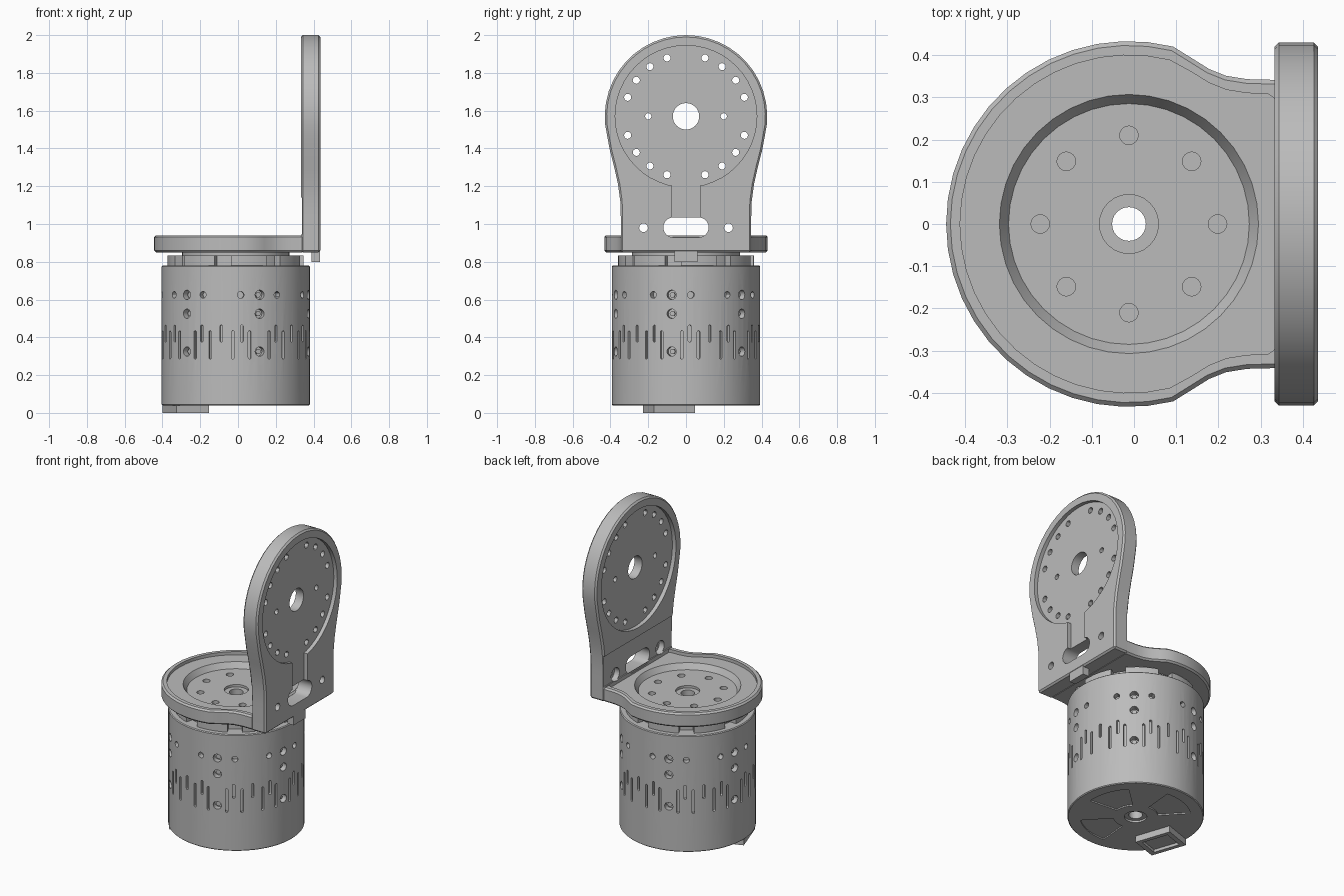
import bpy, bmesh, math
from mathutils import Matrix, Vector

CX = -0.012          # motor axis
PZ = 1.57            # centre height of the upright plate
TAU = math.tau

old = bpy.data.objects.get("Cube")
if old:
    bpy.data.objects.remove(old)

grey = bpy.data.materials.new("machined grey")
grey.use_nodes = True
grey.diffuse_color = (0.5, 0.5, 0.5, 1)
grey.node_tree.nodes["Principled BSDF"].inputs["Base Color"].default_value = (0.5, 0.5, 0.5, 1)

UP = Matrix.Translation((CX, 0, 0))                                    # outline in xy, extrude along z
SIDE = Matrix(((0, 0, 1, 0), (1, 0, 0, 0), (0, 1, 0, 0), (0, 0, 0, 1)))  # outline in yz, extrude along x


def circle(r, n=24, x=0, y=0):
    return [(x + r * math.cos(TAU * i / n), y + r * math.sin(TAU * i / n)) for i in range(n)]


def slot(w, h, y=0, n=6):
    """Upright or lying rounded slot of full size w by h."""
    r = min(w, h) / 2
    pts = []
    for i in range(4):
        sx, sy = ((1, 1), (-1, 1), (-1, -1), (1, -1))[i]
        for k in range(n + 1):
            a = (i + k / n) * math.pi / 2
            pts.append((sx * (w / 2 - r) + r * math.cos(a), y + sy * (h / 2 - r) + r * math.sin(a)))
    return [p for i, p in enumerate(pts) if (Vector(p) - Vector(pts[i - 1])).length > 1e-5]


def rect(x0, x1, y0, y1):
    return [(x0, y0), (x1, y0), (x1, y1), (x0, y1)]


def sector(r0, r1, mid, half, n=10):
    angs = [mid - half + 2 * half * i / n for i in range(n + 1)]
    at = lambda r, a: (r * math.cos(math.radians(a)), r * math.sin(math.radians(a)))
    return [at(r1, a) for a in angs] + [at(r0, a) for a in reversed(angs)]


def pod(r, neck, start=76, n=26):
    """Round head with a flared neck; the neck runs along the first axis."""
    arc = [math.radians(start + (360 - 2 * start) * i / n) for i in range(n + 1)]
    pts = [(r * math.cos(a), r * math.sin(a)) for a in arc]
    return pts + [(d, -h) for d, h in neck] + [(d, h) for d, h in reversed(neck)]


def prism(bm, outline, w0, w1, m=UP, low=1.0):
    a = [bm.verts.new(m @ Vector((x * low, y * low, w0))) for x, y in outline]
    b = [bm.verts.new(m @ Vector((x, y, w1))) for x, y in outline]
    bm.faces.new(a[::-1])
    bm.faces.new(b)
    for i in range(len(a)):
        bm.faces.new((a[i - 1], a[i], b[i], b[i - 1]))


def make(name, parts, bevel=0):
    bm = bmesh.new()
    for p in parts:
        prism(bm, *p)
    me = bpy.data.meshes.new(name)
    bm.to_mesh(me)
    bm.free()
    me.materials.append(grey)
    ob = bpy.data.objects.new(name, me)
    bpy.context.collection.objects.link(ob)
    if bevel:
        mod = ob.modifiers.new("chamfer", "BEVEL")
        mod.width, mod.segments = bevel, 1
        mod.limit_method, mod.angle_limit = "ANGLE", math.radians(40)
        apply(ob, mod)
    return ob


def select(ob):
    bpy.ops.object.select_all(action="DESELECT")
    ob.select_set(True)
    bpy.context.view_layer.objects.active = ob


def apply(ob, mod):
    select(ob)
    bpy.ops.object.modifier_apply(modifier=mod.name)


def cut(ob, parts):
    tool = make("cutter", parts)
    tool.hide_render = True
    mod = ob.modifiers.new("cut", "BOOLEAN")
    mod.operation, mod.solver, mod.object = "DIFFERENCE", "EXACT", tool
    apply(ob, mod)
    bpy.data.objects.remove(tool)


def finish(ob):
    select(ob)
    bpy.ops.object.shade_smooth_by_angle(angle=math.radians(30))


def radial(az, z):
    return Matrix.Translation((CX, 0, z)) @ Matrix.Rotation(math.radians(az), 4, "Z") @ SIDE


# Motor body with screw holes, vent slots, bore and recessed bottom panels
body = make("motor_body", [(circle(0.393, 64), 0.04, 0.78)], 0.005)
cuts = []
columns = [-11.2 + 60 * k for k in range(6)]
for az in columns:
    for z in (0.625, 0.525, 0.325):
        cuts.append((circle(0.025, 16), 0.355, 0.42, radial(az, z)))
    for side in (-15, 15):
        cuts.append((circle(0.018, 12), 0.355, 0.42, radial(az + side, 0.625)))
    for off, z, h in ((8, 0.36, 0.15), (14, 0.42, 0.09), (21, 0.36, 0.15)):
        for s in (-1, 1):
            cuts.append((slot(0.015, h), 0.375, 0.42, radial(az + s * off, z)))
    cuts.append((slot(0.015, 0.09), 0.375, 0.42, radial(az + 30, 0.42)))
for az in (-71.2, 18.8, 108.8):
    cuts.append((sector(0.13, 0.32, az, 24), 0.03, 0.048))
cut(body, cuts)
cut(body, [(circle(0.065), 0.03, 0.052)])
cut(body, [(circle(0.04), 0, 1)])
finish(body)

# Screw heads sunk in the body
screws = make("body_screws", [(circle(0.015, 6), 0.35, 0.37, radial(az, z))
                              for az in columns for z in (0.625, 0.525, 0.325)])
finish(screws)

# Connector block under the motor
block_m = UP @ Matrix.Rotation(math.radians(-161.2), 4, "Z")
block = make("bottom_connector", [(rect(0.19, 0.37, -0.115, 0.115), 0.0, 0.045, block_m)])
cut(block, [(rect(0.215, 0.345, -0.085, 0.085), -0.01, 0.018, block_m)])
finish(block)

# Notched collar and rotor between motor and bracket
collar = make("notched_collar", [(circle(0.36, 48), 0.775, 0.832)])
cut(collar, [(sector(0.315, 0.4, -11.2 + 45 * k, 7), 0.78, 0.9) for k in range(8)])
cut(collar, [(circle(0.04), 0, 1)])
finish(collar)
rotor = make("rotor", [(circle(0.285, 40), 0.825, 0.852)])
cut(rotor, [(circle(0.04), 0, 1)])
finish(rotor)

# Lower round arm of the bracket
neck = [(0.15, 0.392), (0.19, 0.367), (0.23, 0.351), (0.28, 0.343), (0.36, 0.341)]
base = make("bracket_base", [(pod(0.433, neck), 0.85, 0.94)], 0.01)
inner = [(d, h - 0.033) for d, h in neck[:-1]] + [(0.33, 0.308), (0.348, 0.295)]
cut(base, [(pod(0.4, inner), 0.92, 1)])
cut(base, [(circle(0.31, 40), 0.885, 0.925, UP, 0.92)])
cut(base, [(circle(0.022, 16, 0.21 * math.cos(TAU * k / 8), 0.21 * math.sin(TAU * k / 8)), 0.86, 1)
           for k in range(8)] + [(circle(0.07), 0.87, 1)])
cut(base, [(circle(0.04), 0, 1)])
finish(base)

# Upright plate of the bracket: rounded head, necked down to the base
neck = [(0.18, 0.403), (0.27, 0.38), (0.36, 0.36), (0.45, 0.348), (0.54, 0.345), (0.72, 0.345)]
outline = [(s, PZ - d) for d, s in pod(0.43, neck)]
plate = make("bracket_plate", [(outline, 0.333, 0.436, SIDE)], 0.01)
disc = circle(0.375, 48, 0, PZ)
cut(plate, [(disc, 0.412, 0.5, SIDE), (disc, 0.3, 0.358, SIDE)])
cut(plate, [(rect(-0.075, 0.075, 1.0, 1.24), 0.412, 0.5, SIDE)])
cut(plate, [(rect(-0.4, 0.4, 0.945, 1.14), 0.3, 0.34, SIDE)])
holes = [circle(0.07, 32, 0, PZ), circle(0.017, 12, -0.2, PZ), circle(0.017, 12, 0.2, PZ),
         slot(0.24, 0.105, 0.982)]
holes += [circle(0.023, 16, s * 0.225, 0.98) for s in (-1, 1)]
holes += [circle(0.019, 12, 0.325 * math.cos(TAU * k / 20), PZ + 0.325 * math.sin(TAU * k / 20))
          for k in range(20) if k % 5]
cut(plate, [(h, 0.2, 0.6, SIDE) for h in holes])
cut(plate, [(circle(0.042, 20, s * 0.225, 0.98), 0.3, 0.375, SIDE) for s in (-1, 1)])
finish(plate)

# Small locating tab below the plate
tab = make("locating_tab", [(rect(-0.06, 0.06, 0.80, 0.86), 0.39, 0.434, SIDE)])
finish(tab)
